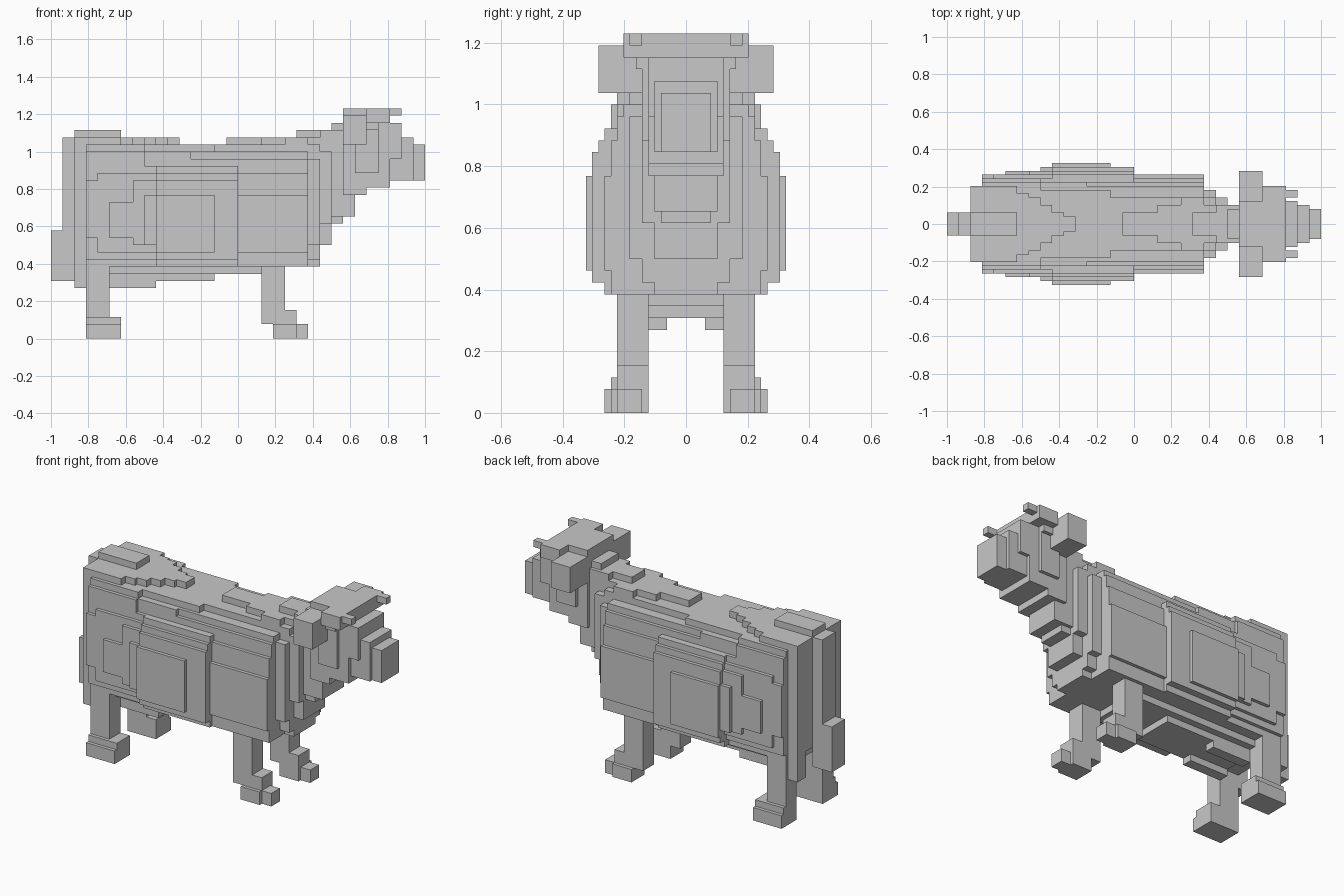
import bpy
import bmesh
from mathutils import Vector

default_cube = bpy.data.objects.get("Cube")
if default_cube:
    bpy.data.objects.remove(default_cube, do_unlink=True)

# Size of one building cell; width is measured in cells either side of the middle
CELL = Vector((2 / 32, 0.65 / 32, 1.23 / 32))
MIDDLE = 16

clay = bpy.data.materials.new("plain grey")
clay.use_nodes = True
GREY = (0.58, 0.58, 0.58, 1)
clay.diffuse_color = GREY
clay.node_tree.nodes["Principled BSDF"].inputs["Base Color"].default_value = GREY

parts = {}
occupied = set()


def block(part, half_width, back, front, bottom, top, inner=0, side=0):
    """Add a block to a part, mirrored across the middle unless a side is given."""
    cells = parts.setdefault(part, set())
    for sign in ((1, -1) if side == 0 else (side,)):
        for step in range(inner, half_width):
            y = step if sign > 0 else -step - 1
            for x in range(back, front):
                for z in range(bottom, top):
                    if (x, y, z) not in occupied:
                        occupied.add((x, y, z))
                        cells.add((x, y, z))


def blocks(part, rows):
    for row in rows:
        block(part, *row)


def build(part, cells):
    """Turn the cells of a part into a mesh of its exposed faces."""
    bm = bmesh.new()
    corners = {}

    def corner(x, y, z):
        if (x, y, z) not in corners:
            place = Vector(((x - MIDDLE) * CELL.x, y * CELL.y, z * CELL.z))
            corners[x, y, z] = bm.verts.new(place)
        return corners[x, y, z]

    for cell in sorted(cells):
        for axis in range(3):
            u, v = (axis + 1) % 3, (axis + 2) % 3
            for end in (0, 1):
                beside = list(cell)
                beside[axis] += end * 2 - 1
                if tuple(beside) in occupied:
                    continue
                loop = []
                for du, dv in ((0, 0), (1, 0), (1, 1), (0, 1)):
                    point = list(cell)
                    point[axis] += end
                    point[u] += du
                    point[v] += dv
                    loop.append(corner(*point))
                bm.faces.new(loop if end else loop[::-1])

    # Merge the flat areas into single faces
    bmesh.ops.dissolve_limit(bm, angle_limit=0.01, verts=bm.verts[:], edges=bm.edges[:])
    mesh = bpy.data.meshes.new(part)
    bm.to_mesh(mesh)
    bm.free()
    mesh.materials.append(clay)
    bpy.context.collection.objects.link(bpy.data.objects.new(part, mesh))


# Barrel of the body, from the widest layer inwards
blocks("body", [
    (16, 9, 14, 12, 20),
    (15, 8, 9, 13, 20),
    (15, 9, 16, 11, 22),
    (14, 7, 9, 13, 22),
    (14, 9, 16, 11, 23),
    (14, 5, 7, 14, 19),
    (13, 4, 9, 12, 23),
    (13, 9, 16, 10, 24),
    (13, 3, 4, 14, 22),
    (13, 16, 22, 12, 20),
    (12, 3, 9, 11, 24),
    (12, 9, 22, 10, 23),
    (11, 3, 22, 10, 25),
    (10, 3, 22, 10, 26),
    (7, 3, 22, 10, 27),
])
blocks("belly", [
    (8, 3, 18, 9, 10),
    (6, 5, 14, 8, 9),
])
for side in (1, -1):
    block("udder", 6, 5, 9, 7, 8, 3, side)

# Rump, with the raised hips stepping down along the spine
blocks("rump", [
    (10, 2, 3, 11, 27),
    (12, 3, 8, 24, 26),
    (11, 3, 8, 26, 27),
    (11, 8, 12, 25, 26),
    (9, 8, 14, 26, 27),
    (10, 2, 6, 27, 28),
    (3, 2, 6, 28, 29),
])
for back, half_width in enumerate((8, 7, 5, 3, 2), start=6):
    block("rump", half_width, back, back + 1, 27, 28)

blocks("shoulder_ridge", [
    (3, 15, 24, 27, 28),
    (5, 18, 20, 27, 28),
    (7, 20, 22, 27, 28),
    (3, 21, 23, 28, 29),
])
blocks("tail", [
    (3, 1, 2, 8, 28),
    (3, 0, 2, 8, 15),
])

# Chest and neck, narrowing towards the head
blocks("neck", [
    (9, 22, 23, 13, 25),
    (7, 22, 23, 11, 27),
    (5, 22, 23, 10, 28),
    (7, 23, 24, 16, 26),
    (5, 23, 24, 13, 29),
    (5, 24, 25, 17, 29),
    (4, 24, 25, 16, 30),
    (5, 25, 26, 17, 22),
])

# Head, muzzle and nose
blocks("head", [
    (6, 25, 27, 20, 31),
    (6, 27, 29, 21, 31),
    (7, 26, 28, 23, 29),
    (6, 29, 30, 25, 30),
])
blocks("muzzle", [
    (5, 29, 31, 22, 28),
    (4, 31, 32, 22, 27),
])

for side, name in ((1, "left"), (-1, "right")):
    # Ears, and a crossbar of horns with tips pointing forward
    block(name + "_ear", 14, 25, 27, 27, 31, 6, side)
    block(name + "_horn", 6, 25, 27, 31, 32, 0, side)
    block(name + "_horn", 10, 27, 29, 31, 32, 0, side)
    block(name + "_horn", 10, 27, 29, 30, 31, 6, side)
    block(name + "_horn", 8, 27, 28, 29, 30, 6, side)
    block(name + "_horn", 9, 29, 30, 31, 32, 7, side)

    # Front leg with a stepped hoof
    block(name + "_front_leg", 11, 18, 20, 2, 10, 6, side)
    block(name + "_front_hoof", 11, 19, 21, 0, 4, 6, side)
    block(name + "_front_hoof", 12, 19, 21, 0, 2, 6, side)
    block(name + "_front_hoof", 11, 21, 22, 0, 2, 7, side)

    # Hind leg with haunch and hoof
    block(name + "_hind_leg", 11, 3, 5, 3, 11, 6, side)
    block(name + "_hind_leg", 10, 2, 3, 7, 11, 6, side)
    block(name + "_hind_hoof", 12, 3, 6, 2, 3, 6, side)
    block(name + "_hind_hoof", 13, 3, 6, 0, 2, 6, side)

for part, cells in parts.items():
    build(part, cells)
